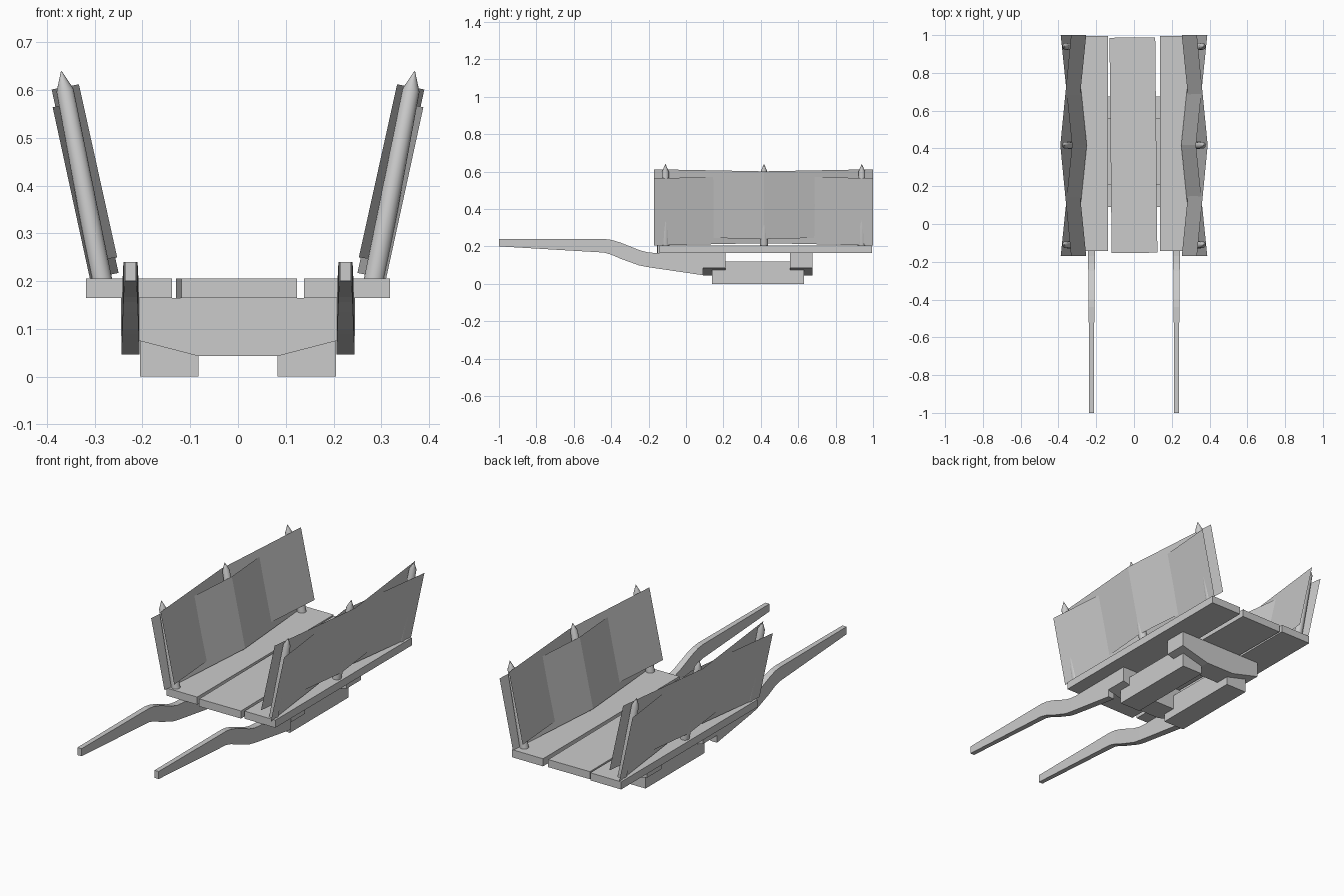
import bpy, bmesh, math
from mathutils import Vector

if "Cube" in bpy.data.objects:
    bpy.data.objects.remove(bpy.data.objects["Cube"], do_unlink=True)

grey = bpy.data.materials.new("plain_grey")
grey.use_nodes = True
colour = (0.6, 0.6, 0.6, 1)
grey.diffuse_color = colour
grey.node_tree.nodes["Principled BSDF"].inputs["Base Color"].default_value = colour


def finish(name, bm, closed=True):
    """Turn a bmesh into a named object."""
    if closed:
        bmesh.ops.recalc_face_normals(bm, faces=bm.faces)
    mesh = bpy.data.meshes.new(name)
    bm.to_mesh(mesh)
    bm.free()
    mesh.materials.append(grey)
    obj = bpy.data.objects.new(name, mesh)
    bpy.context.collection.objects.link(obj)
    return obj


def loft(name, rings, caps=True):
    """Skin a list of equal-sized closed rings."""
    bm = bmesh.new()
    loops = [[bm.verts.new(p) for p in ring] for ring in rings]
    n = len(loops[0])
    for a, b in zip(loops, loops[1:]):
        for i in range(n):
            j = (i + 1) % n
            bm.faces.new((a[i], a[j], b[j], b[i]))
    if caps:
        bm.faces.new(loops[0])
        bm.faces.new(loops[-1])
    return finish(name, bm)


def box(name, x0, x1, y0, y1, z0, z1):
    ring = [(x0, z0), (x1, z0), (x1, z1), (x0, z1)]
    return loft(name, [[(x, y, z) for x, z in ring] for y in (y0, y1)])


def sheet(name, lines):
    """Thin folded sheet through (bottom, top) point pairs."""
    bm = bmesh.new()
    pairs = [[bm.verts.new(p) for p in line] for line in lines]
    for (b0, t0), (b1, t1) in zip(pairs, pairs[1:]):
        bm.faces.new((b0, b1, t1, t0))
    return finish(name, bm, closed=False)


# Deck: the middle plank sits slightly askew
middle = box("middle_plank", -0.121, 0.121, -0.57, 0.57, 0.165, 0.205)
middle.location = (-0.003, 0.417, 0)
middle.rotation_euler.z = 0.01

# Cross beams with tapered undersides
half = [(0.083, 0.043), (0.245, 0.085), (0.245, 0.165)]
outline = half + [(-x, z) for x, z in reversed(half)]
for name, y0 in (("front_beam", 0.09), ("back_beam", 0.555)):
    loft(name, [[(x, y, z) for x, z in outline] for y in (y0, y0 + 0.12)])

# Handle stations: y, bottom z, top z, half width
stations = [(-1, 0.20, 0.24, 0.012), (-0.44, 0.167, 0.24, 0.015),
            (-0.40, 0.156, 0.235, 0.015), (-0.35, 0.134, 0.22, 0.016),
            (-0.25, 0.098, 0.18, 0.017), (-0.21, 0.090, 0.169, 0.018),
            (-0.17, 0.084, 0.165, 0.018), (0.09, 0.046, 0.165, 0.019)]

front, centre, back = -0.17, 0.417, 1.0

for side, s in (("left", 1), ("right", -1)):
    box(side + "_plank", s * 0.138, s * 0.318, -0.143, 0.995, 0.165, 0.205)
    box(side + "_runner", s * 0.083, s * 0.205, 0.14, 0.63, 0, 0.12)

    # Curved pull handle
    loft(side + "_handle",
         [[(s * (0.225 - w), y, lo), (s * (0.225 + w), y, lo),
           (s * (0.225 + w), y, hi), (s * (0.225 - w), y, hi)]
          for y, lo, hi, w in stations])

    # Leaning pointed posts
    for place, y in (("front", -0.11), ("middle", 0.417), ("back", 0.94)):
        foot = Vector((s * 0.283, y, 0.19))
        tip = Vector((s * 0.370, y, 0.64))
        axis = (tip - foot).normalized()
        across = Vector((0, 1, 0)).cross(axis)
        rings = []
        for t, r in ((0, 0.022), (0.91, 0.018), (1, 0.0005)):
            c = foot.lerp(tip, t)
            angles = [math.tau * i / 16 for i in range(16)]
            rings.append([c + r * (across * math.cos(a) + Vector((0, math.sin(a), 0)))
                          for a in angles])
        post = loft(f"{side}_{place}_post", rings)
        bpy.ops.object.select_all(action="DESELECT")
        post.select_set(True)
        bpy.context.view_layer.objects.active = post
        bpy.ops.object.shade_smooth_by_angle(angle=math.radians(30))

    # Two side sheets woven around opposite sides of the posts
    def line(y, x0, z0, x1, z1):
        return (s * x0, y, z0), (s * x1, y, z1)

    high_in = (0.253, 0.25, 0.333, 0.612)
    high_out = (0.312, 0.24, 0.390, 0.601)
    low_in = (0.250, 0.217, 0.328, 0.576)
    low_out = (0.310, 0.205, 0.388, 0.564)
    for name, end, mid in (("high", high_in, high_out), ("low", low_out, low_in)):
        lines = [line(front, *end), line(centre, *mid), line(back, *end)]
        sheet(f"{side}_{name}_sheet", lines if s > 0 else lines[::-1])
